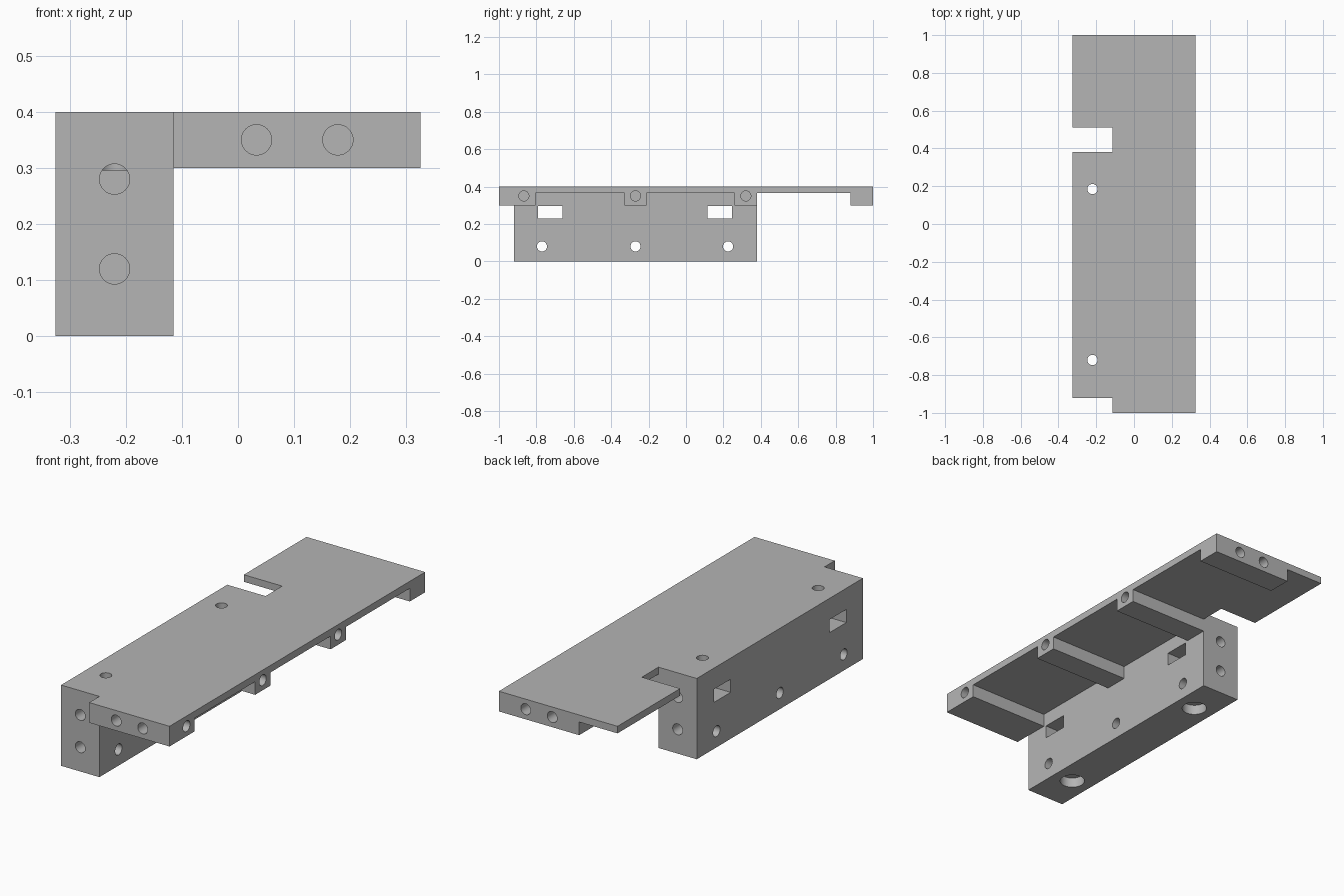
import bpy, bmesh
from mathutils import Matrix, Vector

scene = bpy.context.scene
old = bpy.data.objects.get("Cube")
if old:
    bpy.data.objects.remove(old, do_unlink=True)

grey = bpy.data.materials.new("plain grey")
grey.use_nodes = True
colour = (0.46, 0.46, 0.46, 1)
grey.diffuse_color = colour
grey.node_tree.nodes["Principled BSDF"].inputs["Base Color"].default_value = colour


def make_object(name, bm):
    bmesh.ops.recalc_face_normals(bm, faces=bm.faces)
    mesh = bpy.data.meshes.new(name)
    bm.to_mesh(mesh)
    bm.free()
    mesh.materials.append(grey)
    obj = bpy.data.objects.new(name, mesh)
    scene.collection.objects.link(obj)
    return obj


def box(name, x, y, z):
    bm = bmesh.new()
    bmesh.ops.create_cube(bm, size=1)
    for v in bm.verts:
        v.co = [lo + (hi - lo) * (c + 0.5) for (lo, hi), c in zip((x, y, z), v.co)]
    return make_object(name, bm)


def rod(name, start, end, radius):
    a, b = Vector(start), Vector(end)
    turn = (b - a).to_track_quat('Z', 'Y').to_matrix().to_4x4()
    bm = bmesh.new()
    bmesh.ops.create_cone(bm, cap_ends=True, segments=32, radius1=radius, radius2=radius,
                          depth=(b - a).length,
                          matrix=Matrix.Translation((a + b) / 2) @ turn)
    return make_object(name, bm)


def combine(target, tool, operation):
    mod = target.modifiers.new(tool.name, 'BOOLEAN')
    mod.operation, mod.solver, mod.object = operation, 'EXACT', tool
    tool.hide_render = True
    bpy.context.view_layer.objects.active = target
    bpy.ops.object.modifier_apply(modifier=mod.name)
    bpy.data.objects.remove(tool, do_unlink=True)


LEFT, INNER, RIGHT = -0.325, -0.115, 0.325
TOP, DECK, RIB = 0.4, 0.365, 0.3
FRONT, BACK = -0.92, 0.38
ribs = [(-1, -0.805), (-0.33, -0.21), (0.26, 0.38), (0.88, 1)]

# Thin deck with cross ribs, as one extruded side profile
profile = [(-1, TOP)]
for y0, y1 in ribs:
    profile += [(y0, DECK), (y0, RIB), (y1, RIB), (y1, DECK)]
profile += [(1, TOP)]
profile = [p for p in profile if p not in ((-1, DECK), (1, DECK))]
bm = bmesh.new()
face = bm.faces.new([bm.verts.new((INNER, y, z)) for y, z in profile])
moved = bmesh.ops.extrude_face_region(bm, geom=[face])["geom"]
bmesh.ops.translate(bm, vec=(RIGHT - INNER, 0, 0),
                    verts=[v for v in moved if isinstance(v, bmesh.types.BMVert)])
bracket = make_object("ribbed_bracket", bm)

# Side beam and rear deck extension
combine(bracket, box("side_beam", (LEFT, INNER), (FRONT, BACK), (0, TOP)), 'UNION')
combine(bracket, box("rear_deck", (LEFT, INNER), (0.51, 1), (DECK, TOP)), 'UNION')

R = 0.027
BX = -0.22
cutters = []

# Slots through the beam
for y0, y1 in ((-0.79, -0.66), (0.115, 0.245)):
    cutters.append(box("slot_cutter", (LEFT - 0.1, INNER + 0.1), (y0, y1), (0.23, 0.295)))

# Cross holes through the beam
for y in (-0.77, -0.27, 0.225):
    cutters.append(rod("cross_hole", (LEFT - 0.1, y, 0.08), (INNER + 0.1, y, 0.08), R))

# Vertical holes with counterbores underneath
for y in (-0.72, 0.185):
    cutters.append(rod("vertical_hole", (BX, y, -0.1), (BX, y, 0.5), R))
    cutters.append(rod("counterbore", (BX, y, -0.1), (BX, y, 0.05), 0.058))

# Blind holes in the beam ends and the deck ends
for beam_end, deck_end, s in ((FRONT, -1, 1), (BACK, 1, -1)):
    for z, depth in ((0.28, 0.2), (0.12, 0.1)):
        cutters.append(rod("beam_end_hole", (BX, beam_end - s * 0.05, z),
                           (BX, beam_end + s * depth, z), R))
    for x in (0.033, 0.178):
        cutters.append(rod("deck_end_hole", (x, deck_end - s * 0.1, 0.35),
                           (x, deck_end + s * 0.08, 0.35), R))

# Blind holes in the rib ends
for y in (-0.867, -0.27, 0.32):
    cutters.append(rod("rib_hole", (RIGHT + 0.1, y, 0.35), (RIGHT - 0.1, y, 0.35), R))

for cutter in cutters:
    combine(bracket, cutter, 'DIFFERENCE')

# Smooth hole walls, sharp edges
bpy.ops.object.select_all(action='DESELECT')
bracket.select_set(True)
bpy.context.view_layer.objects.active = bracket
bpy.ops.object.shade_smooth_by_angle()
